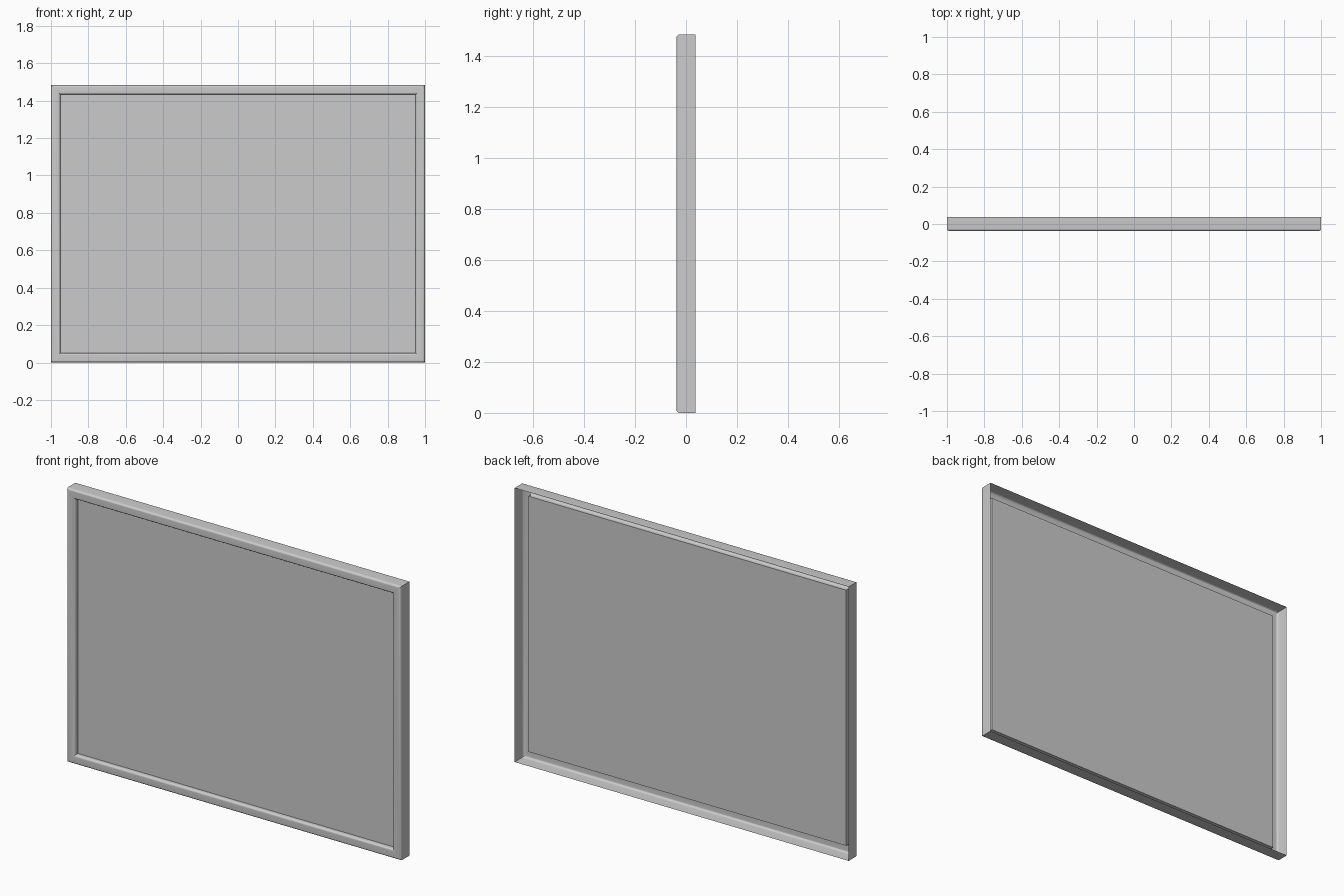
import bpy, bmesh, math

if "Cube" in bpy.data.objects:
    bpy.data.objects.remove(bpy.data.objects["Cube"])

W, H = 2.0, 1.483          # outer size
D = 0.037                  # half depth
RAIL = 0.05                # rail width
PANEL_Y = -0.012           # panel plane
R = 0.012                  # front edge rounding


def rect(inset, y):
    x = W / 2 - inset
    return [(-x, y, inset), (x, y, inset), (x, y, H - inset), (-x, y, H - inset)]


def arc(cx, cy, start, end, n=6):
    out = []
    for i in range(n + 1):
        a = math.radians(start + (end - start) * i / n)
        out.append((cx + R * math.cos(a), cy + R * math.sin(a)))
    return out


def make_object(name, bm):
    me = bpy.data.meshes.new(name)
    bm.to_mesh(me)
    bm.free()
    ob = bpy.data.objects.new(name, me)
    bpy.context.collection.objects.link(ob)
    bpy.ops.object.select_all(action='DESELECT')
    ob.select_set(True)
    bpy.context.view_layer.objects.active = ob
    bpy.ops.object.shade_smooth_by_angle(angle=math.radians(30))
    return ob


# Frame: open-backed sheet profile (inset, y) swept round with mitred corners
profile = [(0, D)]
profile += arc(R, -D + R, 180, 270)
profile += arc(RAIL - R, -D + R, 270, 360)
profile += [(RAIL, PANEL_Y)]

bm = bmesh.new()
rings = [[bm.verts.new(p) for p in rect(i, y)] for i, y in profile]
for a, b in zip(rings, rings[1:]):
    for k in range(4):
        n = (k + 1) % 4
        bm.faces.new((a[k], a[n], b[n], b[k]))
make_object("frame", bm)

# Recessed panel filling the opening
bm = bmesh.new()
bm.faces.new([bm.verts.new(p) for p in rect(RAIL, PANEL_Y)])
make_object("panel", bm)
